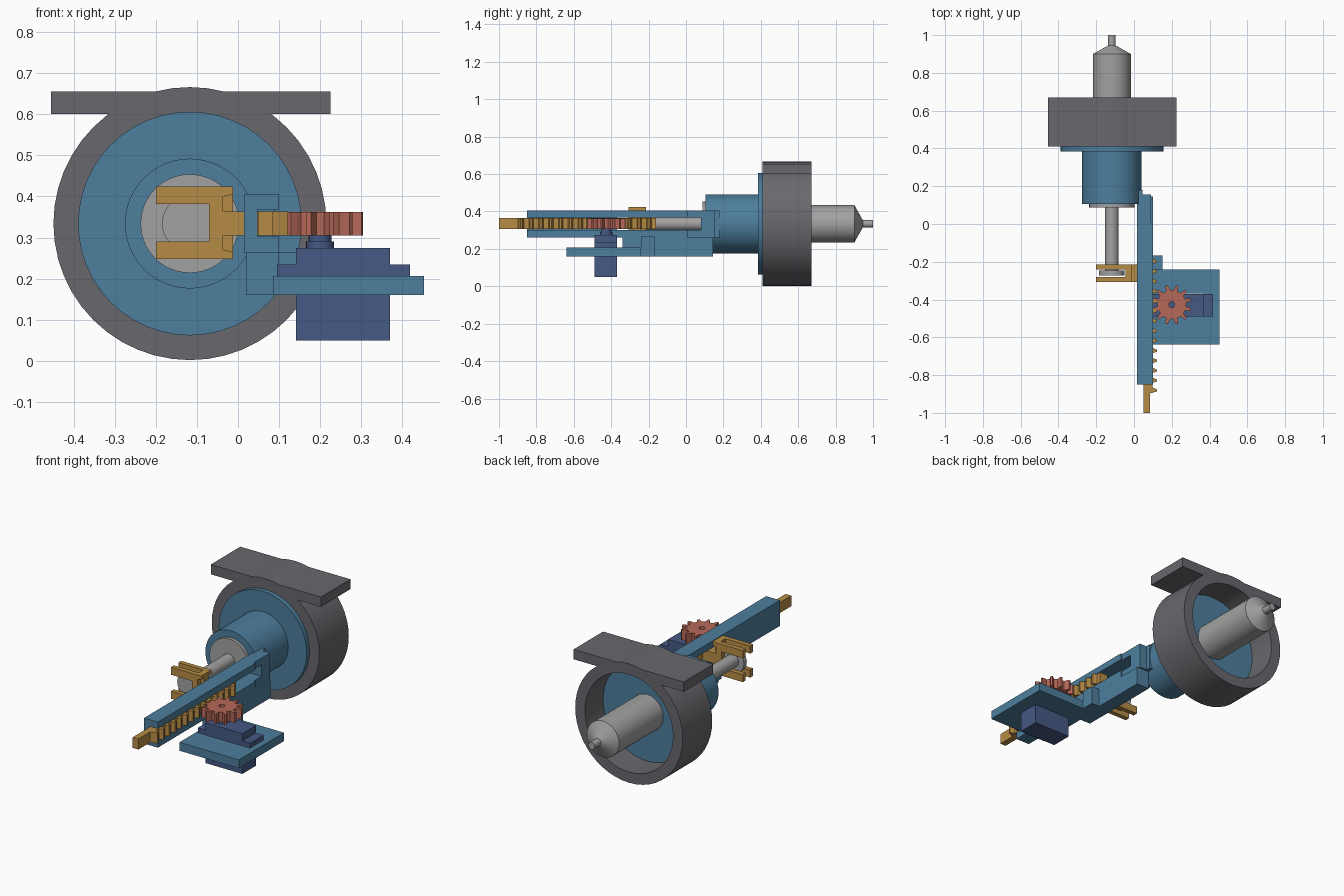
import bpy, bmesh, math
from mathutils import Vector

if "Cube" in bpy.data.objects:
    bpy.data.objects.remove(bpy.data.objects["Cube"])

CX, CZ = -0.117, 0.334           # syringe axis


def mat(name, c):
    m = bpy.data.materials.new(name)
    m.diffuse_color = (*c, 1)
    m.use_nodes = True
    m.node_tree.nodes["Principled BSDF"].inputs["Base Color"].default_value = m.diffuse_color
    return m


BLUE = mat("blue", (0.075, 0.21, 0.34))
NAVY = mat("navy", (0.06, 0.10, 0.23))
GOLD = mat("gold", (0.47, 0.26, 0.06))
RED = mat("red", (0.47, 0.14, 0.10))
DARK = mat("dark_grey", (0.14, 0.14, 0.155))
LIGHT = mat("light_grey", (0.36, 0.36, 0.36))


def finish(bm, name, material, smooth=False):
    bmesh.ops.remove_doubles(bm, verts=bm.verts, dist=1e-6)
    bmesh.ops.recalc_face_normals(bm, faces=bm.faces)
    me = bpy.data.meshes.new(name)
    bm.to_mesh(me)
    bm.free()
    ob = bpy.data.objects.new(name, me)
    bpy.context.collection.objects.link(ob)
    me.materials.append(material)
    if smooth:
        bpy.ops.object.select_all(action='DESELECT')
        ob.select_set(True)
        bpy.context.view_layer.objects.active = ob
        bpy.ops.object.shade_smooth_by_angle()
    return ob


def prism(name, pts, a, b, material, axis='Z'):
    """Extrude an outline: (x, y) along Z or (x, z) along Y."""
    bm = bmesh.new()
    place = (lambda p, t: (p[0], p[1], t)) if axis == 'Z' else (lambda p, t: (p[0], t, p[1]))
    f = bm.faces.new([bm.verts.new(place(p, a)) for p in pts])
    ext = bmesh.ops.extrude_face_region(bm, geom=[f])
    d = Vector((0, 0, b - a)) if axis == 'Z' else Vector((0, b - a, 0))
    bmesh.ops.translate(bm, vec=d, verts=[v for v in ext["geom"] if isinstance(v, bmesh.types.BMVert)])
    return finish(bm, name, material)


def box(name, x, y, z, material):
    return prism(name, [(x[0], y[0]), (x[1], y[0]), (x[1], y[1]), (x[0], y[1])], z[0], z[1], material)


def lathe(name, prof, material, n=48, centre=None):
    """Turn a closed (radius, position) profile round the syringe axis, or round Z at centre."""
    bm = bmesh.new()
    rings = []
    for i in range(n):
        t = 2 * math.pi * i / n
        c, s = math.cos(t), math.sin(t)
        rings.append([bm.verts.new((centre[0] + r * c, centre[1] + r * s, h) if centre
                                   else (CX + r * c, h, CZ + r * s)) for r, h in prof])
    m = len(prof)
    for i in range(n):
        p, q = rings[i], rings[(i + 1) % n]
        for j in range(m):
            k = (j + 1) % m
            if prof[j][0] == 0 and prof[k][0] == 0:
                continue
            if prof[j][0] == 0:
                bm.faces.new((p[j], p[k], q[k]))
            elif prof[k][0] == 0:
                bm.faces.new((p[j], p[k], q[j]))
            else:
                bm.faces.new((p[j], p[k], q[k], q[j]))
    return finish(bm, name, material, True)


def cut(ob, cutter):
    mod = ob.modifiers.new("cut", 'BOOLEAN')
    mod.operation, mod.solver, mod.object = 'DIFFERENCE', 'EXACT', cutter
    bpy.context.view_layer.objects.active = ob
    bpy.ops.object.modifier_apply(modifier=mod.name)
    bpy.data.objects.remove(cutter)


# clamp ring with mounting plate
lathe("clamp_ring", [(0.272, 0.41), (0.332, 0.41), (0.332, 0.67), (0.272, 0.67)], DARK)
prism("mounting_plate", [(-0.455, 0.60), (-0.25, 0.60), (-0.2, 0.62), (-0.034, 0.62), (0.016, 0.60),
                         (0.225, 0.60), (0.225, 0.655), (-0.455, 0.655)], 0.41, 0.67, DARK, 'Y')

# flanged barrel holder
lathe("barrel_holder", [(0.1, 0.105), (0.158, 0.105), (0.158, 0.385), (0.272, 0.385),
                        (0.272, 0.51), (0.1, 0.51)], BLUE)

# barrel with rim, cone and nozzle
lathe("barrel", [(0, 0.087), (0.12, 0.087), (0.12, 0.105), (0.1, 0.105), (0.1, 0.9),
                 (0.02, 0.945), (0.02, 1.0), (0, 1.0)], LIGHT)
# plunger rod with thumb disc
lathe("plunger", [(0, -0.272), (0.068, -0.272), (0.068, -0.246), (0.036, -0.246),
                  (0.036, 0.1), (0, 0.1)], LIGHT, 32)

# guide rail, channelled for the rack and slotted for the fork neck
rail = prism("guide_rail", [(0.015, -0.85), (0.1, -0.85), (0.1, 0.01), (0.09, 0.01), (0.09, 0.155),
                            (0.045, 0.155), (0.045, 0.18), (0.015, 0.18)], 0.262, 0.405, BLUE)
cut(rail, box("channel_cutter", (0.048, 0.3), (-1.2, 0.08), (0.302, 0.368), BLUE))
cut(rail, box("slot_cutter", (-0.1, 0.06), (-0.37, 0.08), (0.302, 0.368), BLUE))

# motor bracket
box("bracket_beam", (0.02, 0.1), (-0.34, 0.145), (0.16, 0.262), BLUE)
box("bracket_gusset", (0.1, 0.15), (-0.24, -0.168), (0.16, 0.265), BLUE)
plate = box("motor_plate", (0.085, 0.452), (-0.638, -0.24), (0.16, 0.207), BLUE)
cut(plate, box("motor_cutter", (0.141, 0.371), (-0.491, -0.369), (0.1, 0.3), BLUE))

# motor, its side profile including the mounting ears
prism("motor", [(0.141, 0.05), (0.37, 0.05), (0.37, 0.207), (0.418, 0.207), (0.418, 0.234),
                (0.37, 0.234), (0.37, 0.275), (0.141, 0.275), (0.141, 0.234), (0.095, 0.234),
                (0.095, 0.207), (0.141, 0.207)], -0.49, -0.37, NAVY, 'Y')
GC = (0.2, -0.427)
lathe("motor_shaft", [(0, 0.275), (0.034, 0.275), (0.034, 0.291), (0.028, 0.291),
                      (0.028, 0.305), (0, 0.305)], NAVY, 24, GC)

# pinion gear
TEETH = 12
outline = []
for i in range(TEETH):
    for f, r in ((-0.27, 0.077), (-0.2, 0.09), (-0.1, 0.106), (0.1, 0.106), (0.2, 0.09), (0.27, 0.077)):
        t = 2 * math.pi * (i + 0.5 + f) / TEETH
        outline.append((GC[0] + r * math.cos(t), GC[1] + r * math.sin(t)))
gear = prism("pinion_gear", outline, 0.305, 0.362, RED)
cut(gear, lathe("bore_cutter", [(0, 0.28), (0.016, 0.28), (0.016, 0.4), (0, 0.4)], RED, 20, GC))

# toothed rack
P, COUNT, END = 0.0525, 14, -0.897
pts = [(0.05, -0.16), (0.05, -1.0), (0.085, -1.0), (0.085, END)]
for i in range(COUNT):
    y = END + P * i
    pts += [(0.1, y + 0.004), (0.122, y + 0.011), (0.122, y + 0.021), (0.1, y + 0.03),
            (0.097, y + P - 0.002)]
pts[-1] = (0.1, -0.16)
prism("rack", pts, 0.305, 0.364, GOLD)

# plunger fork: two U plates, a joining web and the neck to the rack
for tag, y in (("front", -0.307), ("rear", -0.241)):
    prism("fork_plate_" + tag, [(-0.2, 0.248), (-0.012, 0.248), (-0.012, 0.265), (-0.036, 0.27), (-0.036, 0.4),
                                (-0.012, 0.405), (-0.012, 0.424), (-0.2, 0.424), (-0.2, 0.382),
                                (-0.07, 0.382), (-0.07, 0.29), (-0.2, 0.29)], y, y + 0.026, GOLD, 'Y')
box("fork_web", (-0.046, -0.012), (-0.281, -0.241), (0.248, 0.424), GOLD)
box("fork_neck", (-0.036, 0.052), (-0.307, -0.215), (0.305, 0.364), GOLD)
